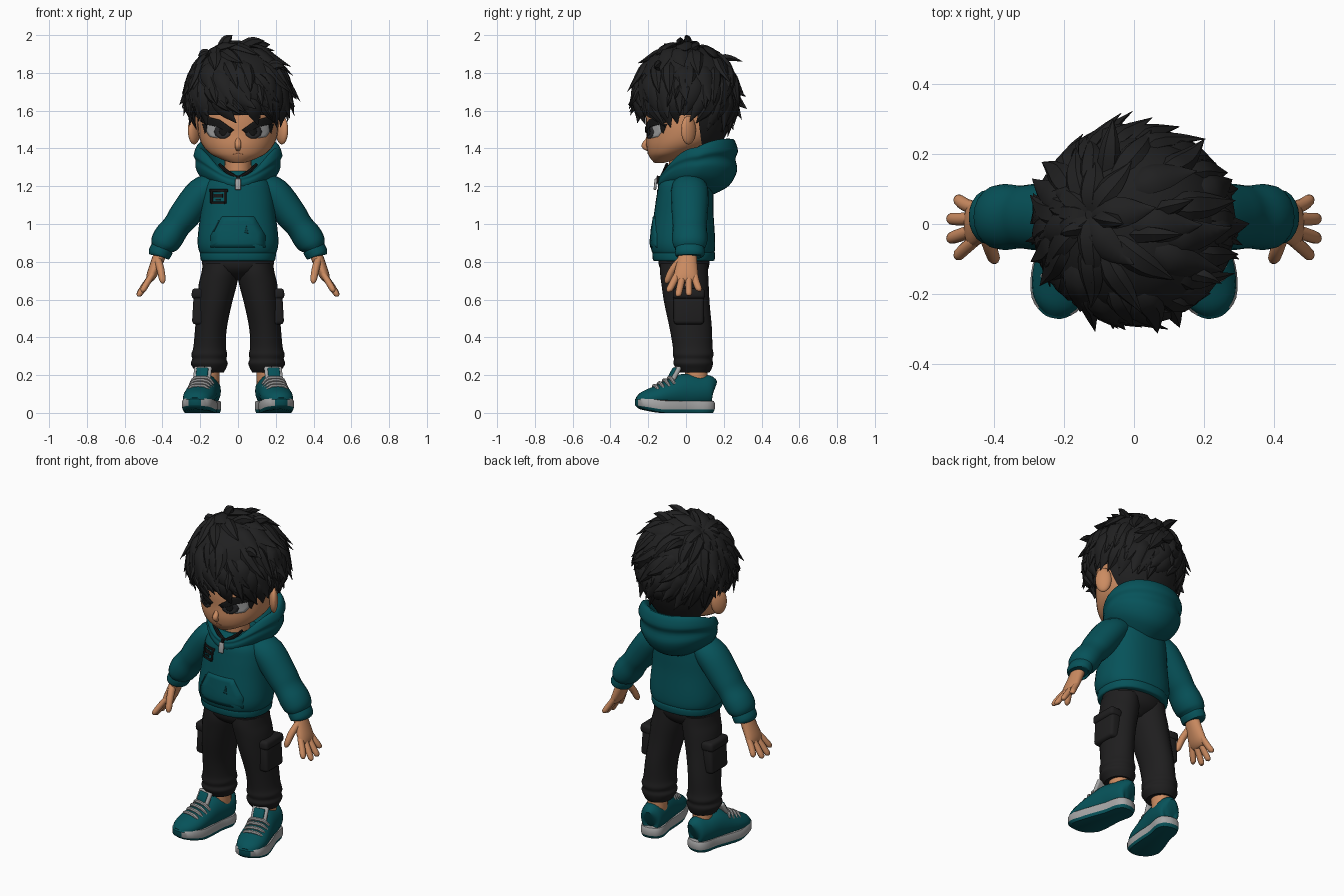
import bpy, bmesh, math, random
from mathutils import Vector, Matrix
from mathutils.bvhtree import BVHTree

if "Cube" in bpy.data.objects:
    bpy.data.objects.remove(bpy.data.objects["Cube"])

random.seed(4)
Y, Z = Vector((0, 1, 0)), Vector((0, 0, 1))


def material(name, r, g, b):
    m = bpy.data.materials.new(name)
    m.diffuse_color = (r, g, b, 1)
    m.use_nodes = True
    m.node_tree.nodes["Principled BSDF"].inputs["Base Color"].default_value = m.diffuse_color
    return m


HAIR = material("hair black", .0145, .0145, .015)
TEAL = material("teal cloth", .002, .085, .101)
SEAM = material("dark teal seam", .003, .045, .053)
PANTS = material("charcoal cloth", .0135, .013, .0135)
SKIN = material("skin", .60, .26, .12)
LIP = material("dark skin", .42, .16, .075)
GREY = material("light grey", .38, .38, .38)
IRIS = material("iris grey", .025, .025, .027)
BLACK = material("black", .008, .008, .008)


def finish(name, bm, mats, recalc=True):
    if recalc:
        bmesh.ops.recalc_face_normals(bm, faces=bm.faces)
    me = bpy.data.meshes.new(name)
    bm.to_mesh(me)
    bm.free()
    for m in (mats if isinstance(mats, (list, tuple)) else [mats]):
        me.materials.append(m)
    ob = bpy.data.objects.new(name, me)
    bpy.context.collection.objects.link(ob)
    return ob


def spline(pts, k):
    """Smooth path through the given points (position and radii together)."""
    out = []
    for i in range(len(pts) - 1):
        p0, p1, p2, p3 = pts[max(i - 1, 0)], pts[i], pts[i + 1], pts[min(i + 2, len(pts) - 1)]
        for j in range(k):
            t = j / k
            out.append([.5 * (2 * b + (c - a) * t + (2 * a - 5 * b + 4 * c - d) * t * t
                              + (3 * b - a - 3 * c + d) * t ** 3) for a, b, c, d in zip(p0, p1, p2, p3)])
    return out + [list(pts[-1])]


def sweep(bm, pts, n=20, k=4, ref=None, flat=False, e=1.0):
    """Oval tube through (x, y, z, half width, half depth) points."""
    path = spline(pts, k)
    pos = [Vector(p[:3]) for p in path]
    rings = []
    for i, p in enumerate(path):
        t = Z if flat else (pos[min(i + 1, len(pos) - 1)] - pos[max(i - 1, 0)]).normalized()
        r = ref or (Z if abs(t.y) > .8 else Y)
        u = (r - t * t.dot(r)).normalized()
        v = u.cross(t)
        ring = []
        for j in range(n):
            c, s = math.cos(math.tau * j / n), math.sin(math.tau * j / n)
            c, s = math.copysign(abs(c) ** e, c), math.copysign(abs(s) ** e, s)
            ring.append(bm.verts.new(pos[i] + v * c * max(p[3], .001) + u * s * max(p[4], .001)))
        rings.append(ring)
    skin_rings(bm, rings)


def skin_rings(bm, rings, caps=True):
    n = len(rings[0])
    for a, b in zip(rings, rings[1:]):
        for j in range(n):
            bm.faces.new((a[j], a[(j + 1) % n], b[(j + 1) % n], b[j]))
    if caps:
        bm.faces.new(rings[0])
        bm.faces.new(rings[-1])


def tube(name, pts, mat, s=1, **kw):
    bm = bmesh.new()
    sweep(bm, [(p[0] * s, *p[1:]) for p in pts], **kw)
    return finish(name, bm, mat)


def stack(name, rows, mat, s=1, **kw):
    """Level rings: (z, x, y, half width, half depth)."""
    return tube(name, [(x, y, z, a, b) for z, x, y, a, b in rows], mat, s, flat=True, **kw)


def ball(name, loc, size, mat, rot=0):
    bm = bmesh.new()
    bmesh.ops.create_uvsphere(bm, u_segments=20, v_segments=12, radius=1)
    bm.transform(Matrix.Translation(loc) @ Matrix.Rotation(rot, 4, 'Z') @ Matrix.Diagonal((*size, 1)))
    return finish(name, bm, mat)


def box(name, loc, size, mat, rot=(0, 0, 0), bevel=.012):
    bm = bmesh.new()
    bmesh.ops.create_cube(bm, size=1)
    bm.transform(Matrix.Diagonal((*size, 1)))
    bmesh.ops.bevel(bm, geom=bm.edges[:], offset=bevel, segments=3, affect='EDGES', profile=.5)
    ob = finish(name, bm, mat)
    ob.location, ob.rotation_euler = loc, rot
    return ob


def surface(ob):
    bpy.context.view_layer.update()
    return BVHTree.FromObject(ob, bpy.context.evaluated_depsgraph_get())


def plate(name, outline, mat, bvh, lift=.003, s=1):
    """Thin plate draped on the front of a surface from an (x, z) outline."""
    pts = []
    for (x, z), (x2, z2) in zip(outline, outline[1:] + outline[:1]):
        pts += [(s * (x + (x2 - x) * j / 4), z + (z2 - z) * j / 4) for j in range(4)]
    cx, cz = sum(p[0] for p in pts) / len(pts), sum(p[1] for p in pts) / len(pts)
    bm = bmesh.new()
    rings = []
    for f in (1, .7, .4, .1):
        ring = []
        for x, z in pts:
            x, z = cx + (x - cx) * f, cz + (z - cz) * f
            hit = bvh.ray_cast(Vector((x, -1, z)), Y)[0]
            ring.append(bm.verts.new((x, (hit.y if hit else -.15) - lift, z)))
        rings.append(ring)
    skin_rings(bm, rings, False)
    bm.faces.new(rings[-1])
    bm.normal_update()
    bmesh.ops.reverse_faces(bm, faces=[f for f in bm.faces if f.normal.y > 0])
    ob = finish(name, bm, mat, False)
    ob.modifiers.new("thickness", 'SOLIDIFY').thickness = .008
    return ob


def oval(cx, cz, rx, rz, n=10):
    return [(cx + rx * math.cos(math.tau * i / n), cz + rz * math.sin(math.tau * i / n)) for i in range(n)]


def bar(x0, z0, x1, z1):
    return [(x0, z0), (x1, z0), (x1, z1), (x0, z1)]


# Head, neck and face
head = stack("head", [(1.322, 0, -.145, .02, .02), (1.33, 0, -.132, .055, .042), (1.35, 0, -.105, .105, .085),
                      (1.375, 0, -.075, .15, .127), (1.42, 0, -.028, .19, .183), (1.48, 0, -.003, .21, .207),
                      (1.56, 0, 0, .213, .212), (1.68, 0, .01, .205, .205), (1.8, 0, .01, .15, .15),
                      (1.86, 0, .01, .04, .04)], SKIN, n=32)
stack("neck", [(1.14, 0, 0, .08, .08), (1.25, 0, -.01, .07, .08), (1.42, 0, -.01, .075, .08)], SKIN)
stack("shirt_collar", [(1.16, 0, 0, .13, .11), (1.225, 0, -.005, .105, .105), (1.25, 0, 0, .088, .095)], BLACK)
tube("nose", [(0, -.188, 1.475, .006, .01), (0, -.207, 1.44, .014, .012), (0, -.221, 1.414, .017, .015),
              (0, -.198, 1.395, .012, .012)], SKIN, n=16)
face = surface(head)
plate("mouth", [(-.028, 1.368), (0, 1.373), (.028, 1.368), (0, 1.376)], LIP, face, .002)
for s in (1, -1):
    plate("eye_white", [(.07, 1.47), (.08, 1.505), (.12, 1.53), (.168, 1.54), (.17, 1.49), (.15, 1.462),
                        (.11, 1.455)], GREY, face, .002, s)
    plate("iris", oval(.082, 1.488, .045, .037), IRIS, face, .004, s)
    plate("pupil", oval(.08, 1.49, .02, .022), BLACK, face, .006, s)
    plate("outer_lash", [(.165, 1.53), (.168, 1.49), (.176, 1.48), (.19, 1.53)], BLACK, face, .005, s)
    plate("eyebrow", [(.022, 1.497), (.042, 1.482), (.11, 1.514), (.175, 1.528), (.20, 1.545), (.198, 1.575),
                      (.10, 1.552)], BLACK, face, .009, s)
    ball("ear", (s * .232, .013, 1.497), (.024, .046, .076), SKIN, s * .65)
    ball("ear_hollow", (s * .246, .0, 1.50), (.012, .026, .046), LIP, s * .65)

# Hair cap, open over the face
bm = bmesh.new()
sweep(bm, [(0, .07, 1.39, .13, .095), (0, .05, 1.45, .185, .15), (0, .03, 1.52, .225, .205), (0, .01, 1.6, .25, .25),
           (0, 0, 1.7, .262, .262), (0, 0, 1.8, .242, .245), (.005, 0, 1.88, .18, .19), (0, 0, 1.93, .10, .11),
           (0, 0, 1.945, .02, .02)], n=32, flat=True)
bmesh.ops.delete(bm, geom=[v for v in bm.verts if v.co.z < 1.575 and v.co.y < .06], context='VERTS')
finish("hair_cap", bm, HAIR)

# Layered hair locks fanning out from the crown
C, R = Vector((0, .0, 1.68)), Vector((.262, .262, .265))
W = Vector((-.5, .1, .86)).normalized()
U = W.cross(Y).normalized()
V = W.cross(U)


def on_scalp(th, ph, h=0):
    d = W * math.cos(th) + (U * math.cos(ph) + V * math.sin(ph)) * math.sin(th)
    return C + Vector(a * b for a, b in zip(R, d)) * (1 + h), d


def hairline(p):
    if p.y < -.06:
        return 1.555 - .10 * abs(p.x)
    return 1.555 if p.y < .08 else 1.51


bm = bmesh.new()
for frac, count, lift in ((.3, 8, .12), (.48, 11, .15), (.66, 15, .19), (.82, 19, .22), (.93, 23, .21), (1, 28, .12)):
    for i in range(count):
        ph = math.tau * (i + random.uniform(-.3, .3) + frac * 3) / count
        th = .3
        while th < 2.6 and on_scalp(th, ph)[0].z > hairline(on_scalp(th, ph)[0]):
            th += .03
        tip = th * frac * random.uniform(.92, 1.04)
        start = max(.02, tip - random.uniform(.7, .9))
        bend, up, w = random.uniform(-.26, .26), lift * random.uniform(.5, 1.2), random.uniform(.036, .05)
        pts = []
        for f, h, a in ((0, -.04, .5), (.3, .03, .95), (.6, .045, .85), (.82, up * .55, .45), (1, up, .02)):
            p, d = on_scalp(start + (tip - start) * f, ph + bend * f * f, h)
            pts.append((*p, w * a, .022 * a))
        sweep(bm, pts, n=6, k=2, ref=on_scalp((start + tip) / 2, ph)[1])
# Upright and flyaway tufts, root to tip
for x, y, z, tx, ty, tz in ((-.1, .02, 1.89, -.03, .0, 2.0), (-.02, -.03, 1.9, .14, -.03, 1.97),
                            (-.14, 0, 1.86, -.21, -.03, 1.89), (-.08, .1, 1.85, -.06, .3, 1.86),
                            (.05, .03, 1.88, .17, .07, 1.95), (.17, 0, 1.75, .31, -.06, 1.66),
                            (.17, -.05, 1.72, .30, -.1, 1.62), (-.17, -.02, 1.75, -.31, -.05, 1.63),
                            (0, .18, 1.75, .03, .3, 1.63), (.13, -.12, 1.8, .25, -.17, 1.83),
                            (-.05, -.18, 1.75, -.06, -.3, 1.63), (.08, -.18, 1.75, .13, -.295, 1.62)):
    sweep(bm, [(x, y, z, .03, .03), (x + (tx - x) * .55, y + (ty - y) * .55, (z + tz) / 2 + .025, .03, .022),
               (tx, ty, tz, .001, .001)], n=6, k=4)
finish("hair_locks", bm, HAIR)

# Hoodie body
torso = stack("hoodie_body", [(.835, 0, -.012, .19, .155), (.86, 0, -.015, .207, .168), (.92, 0, -.017, .214, .171),
                              (1.05, 0, -.012, .20, .158), (1.15, 0, -.005, .19, .15), (1.22, 0, 0, .17, .14),
                              (1.28, 0, .005, .11, .10)], TEAL, n=32, e=.85)
stack("waistband", [(.803, 0, -.012, .185, .15), (.81, 0, -.012, .197, .163), (.845, 0, -.012, .20, .166),
                    (.858, 0, -.012, .19, .155)], TEAL, n=32, e=.85)

# Hood: (half width, front y, back y, front z, side z, back z) from the neck seam over the rim and inside
bm = bmesh.new()
rings = []
for hw, yf, yb, zf, zs, zb in spline([(.14, -.125, .13, 1.18, 1.20, 1.15), (.20, -.145, .225, 1.195, 1.25, 1.20),
                                      (.225, -.15, .27, 1.215, 1.30, 1.28), (.224, -.145, .262, 1.23, 1.335, 1.345),
                                      (.235, -.145, .275, 1.245, 1.365, 1.39), (.215, -.13, .25, 1.25, 1.405, 1.45),
                                      (.18, -.115, .21, 1.235, 1.385, 1.42), (.13, -.08, .14, 1.20, 1.28, 1.30),
                                      (.09, -.05, .09, 1.18, 1.22, 1.24)], 4):
    ring = []
    for j in range(40):
        c, s = math.cos(math.tau * j / 40), math.sin(math.tau * j / 40)
        q = s if s > 0 else -abs(s) ** 1.7
        ring.append(bm.verts.new((hw * c * (1 + .12 * min(s, 0)), (yf + yb) / 2 + (yb - yf) / 2 * s,
                                  zs + (zb - zf) / 2 * q + ((zb + zf) / 2 - zs) * q * q)))
    rings.append(ring)
skin_rings(bm, rings)
finish("hood", bm, TEAL)

# Front pocket, chest patch, neckline and zip
chest = surface(torso)
plate("front_pocket", [(-.085, 1.04), (.085, 1.04), (.145, .94), (.145, .875), (-.145, .875), (-.145, .94)],
      TEAL, chest, .004)
plate("pocket_fold", [(.035, .955), (.045, .995), (.055, .95)], SEAM, chest, .007)
plate("pocket_fold", [(-.135, .96), (-.105, 1.02), (-.10, 1.015), (-.128, .96)], SEAM, chest, .007)
for s in (1, -1):
    tube("neckline", [(.10, -.10, 1.318, .008, .008), (.05, -.118, 1.27, .011, .011),
                      (.002, -.132, 1.243, .011, .011)], BLACK, s, n=8)
for b in ((-.15, 1.170, -.055, 1.184), (-.14, 1.106, -.07, 1.118), (-.147, 1.11, -.136, 1.175),
          (-.074, 1.11, -.063, 1.175), (-.13, 1.14, -.082, 1.16), (-.12, 1.125, -.095, 1.133)):
    plate("chest_patch", bar(*b), BLACK, chest, .006)
box("zip_line", (0, -.148, 1.235), (.014, .02, .04), BLACK, (-.2, 0, 0), .003)
box("zip_pull", (0, -.162, 1.21), (.03, .014, .06), GREY, (-.1, 0, 0), .005)

for s in (1, -1):
    # Sleeves and cuffs
    tube("sleeve", [(.11, .015, 1.215, .06, .085), (.19, .02, 1.165, .085, .10), (.28, .02, 1.05, .083, .095),
                    (.325, .02, .99, .074, .09), (.365, .02, .935, .08, .094), (.392, .02, .895, .074, .09),
                    (.405, .02, .868, .055, .075)], TEAL, s)
    tube("cuff", [(.395, .02, .88, .05, .07), (.40, .02, .872, .06, .078), (.419, .02, .838, .059, .077),
                  (.422, .02, .83, .045, .065)], TEAL, s)
    # Hands
    tube("palm", [(.405, .01, .86, .034, .045), (.432, .005, .79, .032, .055), (.457, .0, .73, .027, .064),
                  (.472, 0, .70, .016, .056), (.476, 0, .693, .004, .03)], SKIN, s)
    for y0, x1, y1, z1 in ((-.045, .502, -.088, .652), (-.015, .522, -.04, .628), (.017, .522, .015, .632),
                           (.045, .502, .068, .655)):
        tube("finger", [(.452, y0, .735, .016, .018), ((.46 + x1) / 2, (y0 + y1) / 2 - .002, (.725 + z1) / 2, .017, .019),
                        (x1, y1, z1, .015, .017), (x1 + .005, y1, z1 - .011, .006, .007)], SKIN, s, n=10, k=3)
    tube("thumb", [(.425, -.025, .81, .02, .022), (.41, -.07, .76, .02, .02), (.40, -.098, .705, .017, .017),
                   (.397, -.105, .686, .006, .006)], SKIN, s, n=10, k=3)
    # Trouser legs with gathered hems and side pockets
    stack("trouser_leg", [(.79, .094, -.01, .092, .125), (.74, .096, -.01, .098, .127), (.68, .107, -.005, .101, .125),
                          (.58, .124, .005, .092, .12), (.45, .143, .025, .084, .112), (.35, .15, .035, .086, .105),
                          (.31, .152, .038, .095, .108), (.285, .152, .038, .09, .102), (.262, .152, .038, .098, .105),
                          (.235, .15, .042, .086, .094), (.215, .15, .045, .075, .08)], PANTS, s)
    box("cargo_pocket", (s * .206, .015, .553), (.066, .16, .17), PANTS, (0, s * -.06, 0), .018)
    box("pocket_flap", (s * .205, .015, .63), (.08, .17, .055), PANTS, (0, s * -.06, 0), .018)
    stack("ankle", [(.12, .155, .06, .055, .06), (.26, .15, .05, .055, .06)], SKIN, s)

    # Shoes, turned outward
    turn = Matrix.Translation((s * .172, .02, 0)) @ Matrix.Rotation(s * .2, 4, 'Z')
    parts = [tube("shoe_upper", [(0, .125, .115, .025, .05), (0, .11, .118, .058, .08), (0, .05, .115, .071, .085),
                                 (0, -.03, .115, .075, .092), (0, -.10, .103, .081, .078), (0, -.18, .085, .084, .058),
                                 (0, -.245, .072, .068, .043), (0, -.28, .06, .035, .024)], TEAL)]
    half = [(0, .135), (.045, .123), (.068, .08), (.068, 0), (.083, -.1), (.088, -.18), (.072, -.25), (.034, -.287)]
    rim = spline(half + [(0, -.295)] + [(-x, y) for x, y in half[:0:-1]] + half[:1], 3)[:-1]
    bm = bmesh.new()
    levels = ((0, .92), (.014, .98), (.018, .99), (.022, 1), (.052, 1), (.064, .95))
    rows = [[bm.verts.new((x * f, y * f, z + .02 * max(0, -y - .17) / .12)) for x, y in rim] for z, f in levels]
    skin_rings(bm, rows)
    # teal tread below, grey midsole with a teal break at the toe
    bm.faces.ensure_lookup_table()
    for i, f in enumerate(bm.faces):
        c = f.calc_center_median()
        f.material_index = 1 if i < 2 * len(rim) or (c.y < -.255 and abs(c.x) < .04) or i == len(bm.faces) - 2 else 0
    parts.append(finish("shoe_sole", bm, [GREY, TEAL]))
    parts.append(box("shoe_tongue", (0, -.082, .205), (.095, .024, .09), GREY, (-.5, 0, 0), .01))
    parts.append(box("tongue_pad", (0, -.089, .212), (.064, .024, .058), TEAL, (-.5, 0, 0), .008))
    for y, z in ((-.108, .186), (-.135, .172), (-.162, .157), (-.188, .143)):
        parts.append(tube("lace", [(-.062, y + .014, z - .034, .008, .008), (-.034, y, z - .004, .011, .010),
                                   (.034, y, z - .004, .011, .010), (.062, y + .014, z - .034, .008, .008)],
                          GREY, n=8, k=3))
    for ob in parts:
        ob.matrix_world = turn @ ob.matrix_basis

# Trouser seat
stack("trouser_seat", [(.70, 0, 0, .03, .05), (.735, 0, -.005, .14, .105), (.775, 0, -.01, .187, .132),
                       (.84, 0, -.01, .187, .137)], PANTS, n=28)

for ob in bpy.context.scene.objects:
    ob.select_set(True)
    bpy.context.view_layer.objects.active = ob
bpy.ops.object.shade_smooth_by_angle(angle=math.radians(40))
